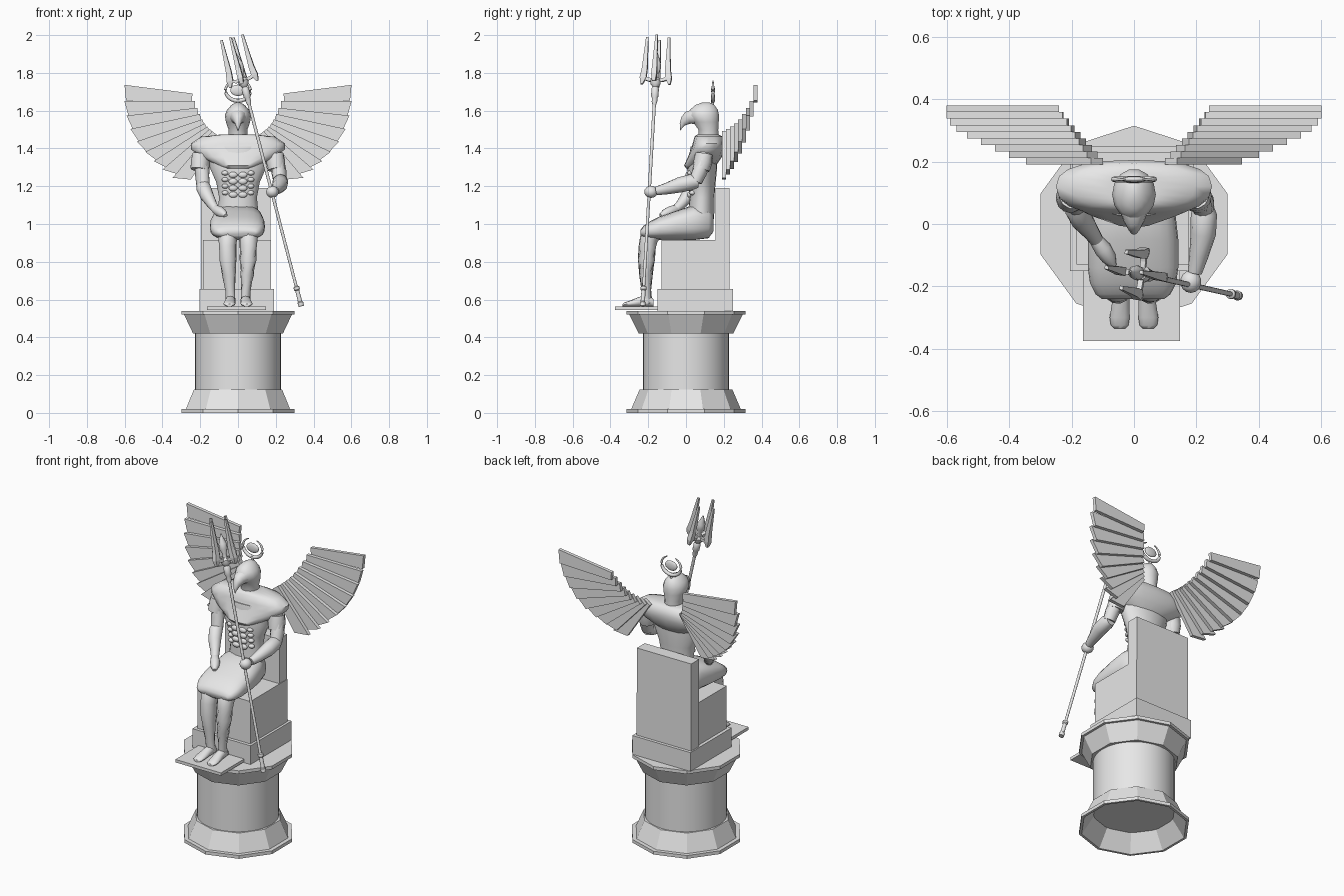
import bpy, bmesh, math
from mathutils import Vector as V, Matrix

stone = bpy.data.materials.new("pale_stone")
stone.diffuse_color = (0.8, 0.8, 0.8, 1)


def finish(name, bm, smooth=0, matrix=None):
    bmesh.ops.recalc_face_normals(bm, faces=bm.faces)
    me = bpy.data.meshes.new(name)
    bm.to_mesh(me)
    bm.free()
    ob = bpy.data.objects.new(name, me)
    bpy.context.collection.objects.link(ob)
    me.materials.append(stone)
    if matrix:
        me.transform(matrix)
    if smooth:
        bpy.ops.object.select_all(action='DESELECT')
        ob.select_set(True)
        bpy.context.view_layer.objects.active = ob
        bpy.ops.object.shade_smooth_by_angle(angle=math.radians(smooth))
    return ob


def loft(name, rings, n=16, smooth=50, power=1.0, phase=0.0, cap0=True, cap1=True, matrix=None):
    """Skin rings of (centre, u, v); power below 1 squares the section."""
    bm = bmesh.new()
    loops = []
    for c, u, v in rings:
        loop = []
        for i in range(n):
            a = 2 * math.pi * i / n + phase
            ca, sa = math.cos(a), math.sin(a)
            p = V(c) + V(u) * math.copysign(abs(ca) ** power, ca) + V(v) * math.copysign(abs(sa) ** power, sa)
            loop.append(bm.verts.new(p))
        loops.append(loop)
    for a, b in zip(loops, loops[1:]):
        for i in range(n):
            j = (i + 1) % n
            bm.faces.new((a[i], a[j], b[j], b[i]))
    if cap0:
        bm.faces.new(loops[0])
    if cap1:
        bm.faces.new(loops[-1])
    return finish(name, bm, smooth, matrix)


def stack(name, rows, **kw):
    """Vertical loft from rows of (z, half_x, centre_y, half_y)."""
    return loft(name, [((0, cy, z), (hx, 0, 0), (0, hy, 0)) for z, hx, cy, hy in rows], **kw)


def limb(name, pts, n=12, **kw):
    """Round tube through points of (x, y, z, radius)."""
    rings = []
    for i, p in enumerate(pts):
        d = V(pts[min(i + 1, len(pts) - 1)][:3]) - V(pts[max(i - 1, 0)][:3])
        q = d.to_track_quat('Z', 'Y')
        rings.append((p[:3], q @ V((p[3], 0, 0)), q @ V((0, p[3], 0))))
    return loft(name, rings, n=n, **kw)


def box(name, x0, x1, y0, y1, z0, z1):
    bm = bmesh.new()
    bmesh.ops.create_cube(bm, size=1)
    m = Matrix.Translation(((x0 + x1) / 2, (y0 + y1) / 2, (z0 + z1) / 2))
    return finish(name, bm, 0, m @ Matrix.Diagonal((x1 - x0, y1 - y0, z1 - z0, 1)))


def ball(name, c, r):
    bm = bmesh.new()
    bmesh.ops.create_uvsphere(bm, u_segments=14, v_segments=8, radius=1)
    return finish(name, bm, 60, Matrix.Translation(c) @ Matrix.Diagonal((*r, 1)))


# pedestal: ten-sided mouldings around a round column, open underneath
deca = dict(n=10, smooth=0, phase=math.pi / 2)
stack("pedestal_foot", [(z, r, 0, r) for z, r in
      ((0.12, .22), (0, .30), (0, .315), (.02, .315), (.02, .29), (.125, .245), (.125, .22))],
      cap0=False, cap1=False, **deca)
stack("pedestal_column", [(.10, .228, 0, .228), (.45, .228, 0, .228)], n=40)
stack("pedestal_cornice", [(z, r, 0, r) for z, r in
      ((.42, .22), (.42, .25), (.52, .30), (.52, .315), (.54, .315))], **deca)

# throne
box("throne_base", -.205, .19, -.15, .25, .54, .655)
box("throne_seat", -.185, .175, -.13, .23, .655, .915)
box("throne_back", -.197, .172, .155, .231, .655, 1.19)
box("foot_slab", -.163, .147, -.375, -.13, .545, .563)

# torso and wide collar
stack("torso", [(.95, .10, .08, .06), (1.06, .108, .08, .07), (1.14, .10, .085, .065),
                (1.22, .115, .085, .072), (1.30, .15, .085, .08), (1.41, .16, .095, .07)], n=20)
stack("collar", [(1.295, .085, .07, .07), (1.31, .11, .075, .085), (1.355, .20, .10, .09),
                 (1.395, .248, .115, .088), (1.425, .25, .12, .085), (1.462, .195, .12, .075),
                 (1.475, .08, .115, .055)], n=20, power=.8)
for side in (-1, 1):
    for row in range(4):
        z = 1.155 + row * .035
        ball("abdomen_muscle", (side * .026, .018 - row * .003, z), (.024, .012, .016))
        ball("rib_muscle", (side * .068, .034 - row * .004, z + .01), (.019, .016, .013))

# kilt wrapped over the lap
lap = ((.145, .07, .96, 1.05), (.12, .11, .925, 1.09), (.04, .135, .915, 1.10), (-.05, .145, .915, 1.07),
       (-.14, .145, .915, 1.04), (-.19, .138, .918, 1.015), (-.225, .12, .925, .99), (-.24, .10, .94, .97))
loft("kilt", [((-.003, y, (a + b) / 2), (hx, 0, 0), (0, 0, (b - a) / 2)) for y, hx, a, b in lap],
     n=24, power=.75)

# legs and feet
for side in (-1, 1):
    limb("leg", [(side * .055, -.16, .97, .05), (side * .055, -.195, .93, .05), (side * .054, -.205, .88, .046),
                 (side * .053, -.21, .81, .046), (side * .048, -.212, .73, .036), (side * .042, -.21, .65, .026),
                 (side * .04, -.205, .58, .027)])
    loft("foot", [((side * k, y, .563 + h / 2), (w, 0, 0), (0, 0, h / 2)) for y, k, w, h in
                  ((-.172, .04, .018, .04), (-.20, .04, .026, .065), (-.25, .042, .028, .05),
                   (-.30, .046, .032, .03), (-.325, .046, .028, .022), (-.335, .046, .018, .014))], n=12)

# arm holding the staff
limb("raised_upper_arm", [(.18, .10, 1.39, .04), (.205, .09, 1.33, .044), (.218, .07, 1.27, .04),
                          (.222, .05, 1.225, .036)])
limb("raised_forearm", [(.222, .065, 1.222, .03), (.224, .03, 1.222, .042), (.222, -.03, 1.208, .041),
                        (.208, -.10, 1.188, .031), (.195, -.155, 1.175, .023)])
ball("gripping_hand", (.182, -.185, 1.17), (.034, .036, .032))

# arm resting on the lap
limb("resting_upper_arm", [(-.17, .10, 1.39, .04), (-.19, .09, 1.33, .042), (-.19, .075, 1.26, .038),
                           (-.185, .06, 1.20, .035)])
limb("resting_forearm", [(-.185, .075, 1.215, .03), (-.182, .045, 1.19, .039), (-.165, .01, 1.15, .036),
                         (-.135, -.03, 1.10, .026), (-.118, -.055, 1.078, .022)])
limb("resting_hand", [(-.122, -.05, 1.08, .022), (-.10, -.08, 1.068, .028), (-.08, -.11, 1.055, .024),
                      (-.065, -.135, 1.045, .01)])
for side in (-1, 1):
    limb("sleeve", [(side * .195, .095, 1.37, .047), (side * .20, .09, 1.33, .05), (side * .205, .08, 1.288, .046)])

# bird head with hooked beak
stack("bird_head", [(1.44, .052, .118, .055), (1.50, .05, .118, .054), (1.54, .064, .105, .07),
                    (1.575, .07, .095, .082), (1.605, .058, .095, .075), (1.63, .035, .10, .052),
                    (1.643, .012, .105, .02)], n=14, smooth=40)
beak = ((.05, 1.565, .048, .042), (.01, 1.562, .034, .032), (-.015, 1.543, .02, .022),
        (-.027, 1.52, .011, .013), (-.03, 1.497, .003, .004))
loft("beak", [((0, y, z), (w, 0, 0), (0, -.5 * h, h)) for y, z, w, h in beak], n=10, smooth=40)

# horned disc above the head
limb("crown_stem", [(0, .14, 1.60, .008), (0, .14, 1.66, .008)], n=8)
arc = [math.radians(115 + 310 * i / 20) for i in range(21)]
limb("crown_horns", [(.066 * math.cos(a), .143, 1.708 + .056 * math.sin(a),
                      .003 + .008 * math.sin(math.pi * i / 20)) for i, a in enumerate(arc)], n=8)
ball("crown_disc", (0, .143, 1.708), (.042, .01, .03))

# wings: nine flat feathers a side, stepping back as they rise
tips = ((.597, 1.695), (.59, 1.61), (.572, 1.535), (.545, 1.467), (.505, 1.405),
        (.455, 1.355), (.405, 1.312), (.355, 1.275), (.298, 1.24))
for side in (-1, 1):
    for i, (tx, tz) in enumerate(tips):
        t = i / 8
        root = V((.243 - .125 * t, 0, 1.667 - .19 * t - .04 * math.sin(math.pi * t)))
        tip = V((tx, 0, tz))
        d = (tip - root).normalized()
        up = V((-d.z, 0, d.x))
        slant = d * (.012 + .03 * t)
        quad = (root + up * .024, tip + up * .041 + slant * .6, tip - up * .041 - slant * .6, root - up * .024)
        y = .369 - .021 * i
        bm = bmesh.new()
        a, b = ([bm.verts.new((side * p.x, y + o, p.z)) for p in quad] for o in (-.0105, .0105))
        bm.faces.new(a)
        bm.faces.new(b)
        for k in range(4):
            j = (k + 1) % 4
            bm.faces.new((a[k], a[j], b[j], b[k]))
        finish("feather", bm)

# staff, built upright and then leaned through the hand
low, high = V((.335, -.23, .565)), V((-.033, -.147, 1.99))
axis = high - low
lean = Matrix.Translation(low) @ axis.to_track_quat('Z', 'Y').to_matrix().to_4x4()


def turned(name, rows, n=12):
    return loft(name, [((0, 0, z), (r, 0, 0), (0, r, 0)) for z, r in rows], n=n, smooth=35, matrix=lean)


turned("staff_shaft", ((0, .008), (1.24, .009)))
turned("staff_ferrule", ((0, .015), (.02, .016), (.025, .012), (.085, .011), (.09, .016), (.105, .016), (.11, .009)))
turned("staff_neck", ((1.10, .009), (1.12, .015), (1.14, .015), (1.15, .02), (1.19, .02), (1.20, .014),
                      (1.215, .026), (1.235, .028), (1.25, .018)))
turned("staff_bud", ((1.24, .015), (1.27, .012), (1.30, .024), (1.33, .022), (1.385, .003)))
# four blades on curved brackets
for k in range(4):
    turn = lean @ Matrix.Rotation(k * math.pi / 2 + .08, 4, 'Z')
    loft("staff_bracket", [((x, 0, z), (0, .012, 0), (0, 0, .013)) for x, z in
                           ((0, 1.235), (.04, 1.24), (.066, 1.25))], n=4, smooth=0,
         phase=math.pi / 4, matrix=turn)
    loft("staff_blade", [((x, 0, z), (w, 0, 0), (0, w2, 0)) for x, z, w, w2 in
                         ((.074, 1.215, .008, .012), (.068, 1.25, .024, .02), (.062, 1.30, .02, .018),
                          (.058, 1.472, .009, .008))], n=4, smooth=0, phase=math.pi / 4, matrix=turn)
